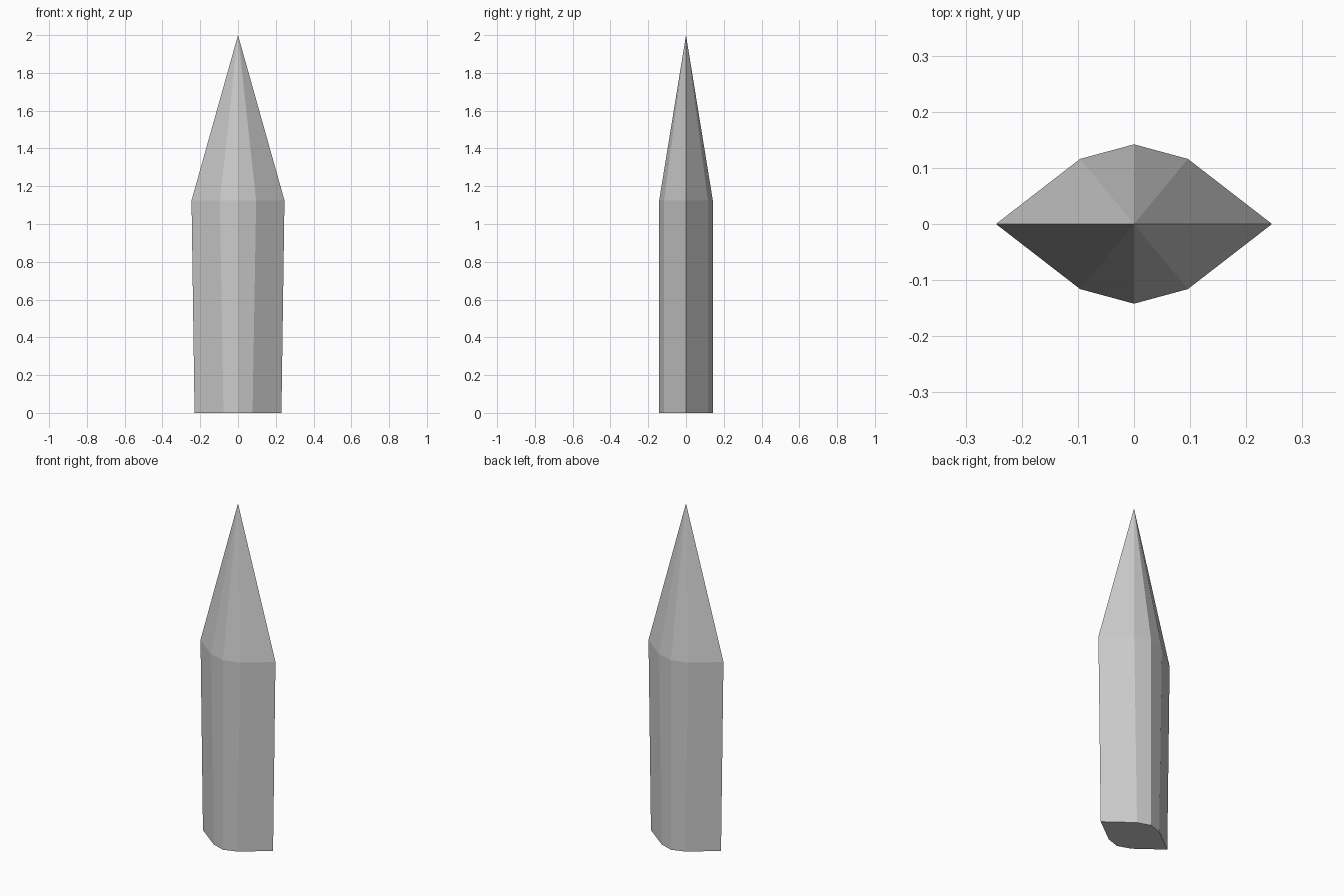
import bpy, bmesh

if "Cube" in bpy.data.objects:
    bpy.data.objects.remove(bpy.data.objects["Cube"])


def section(bm, z, half_width, bevel_x, bevel_y, half_depth):
    """Eight-sided lens cross-section, mirrored in x and y."""
    quarter = [(half_width, 0), (bevel_x, bevel_y), (0, half_depth)]
    half = quarter + [(-x, y) for x, y in reversed(quarter[:2])]
    ring = half + [(x, -y) for x, y in reversed(half[1:-1])]
    return [bm.verts.new((x, y, z)) for x, y in ring]


bm = bmesh.new()
base = section(bm, 0.0, 0.23, 0.077, 0.116, 0.142)
shoulder = section(bm, 1.125, 0.246, 0.096, 0.116, 0.142)
tip = bm.verts.new((0, 0, 2.0))

# Flat underside, slightly flared shaft and pointed top
bm.faces.new(list(reversed(base)))
for i in range(8):
    j = (i + 1) % 8
    bm.faces.new((base[i], base[j], shoulder[j], shoulder[i]))
    bm.faces.new((shoulder[i], shoulder[j], tip))
bmesh.ops.recalc_face_normals(bm, faces=bm.faces[:])

mesh = bpy.data.meshes.new("pointed_blade")
bm.to_mesh(mesh)
bm.free()
blade = bpy.data.objects.new("pointed_blade", mesh)
bpy.context.collection.objects.link(blade)
